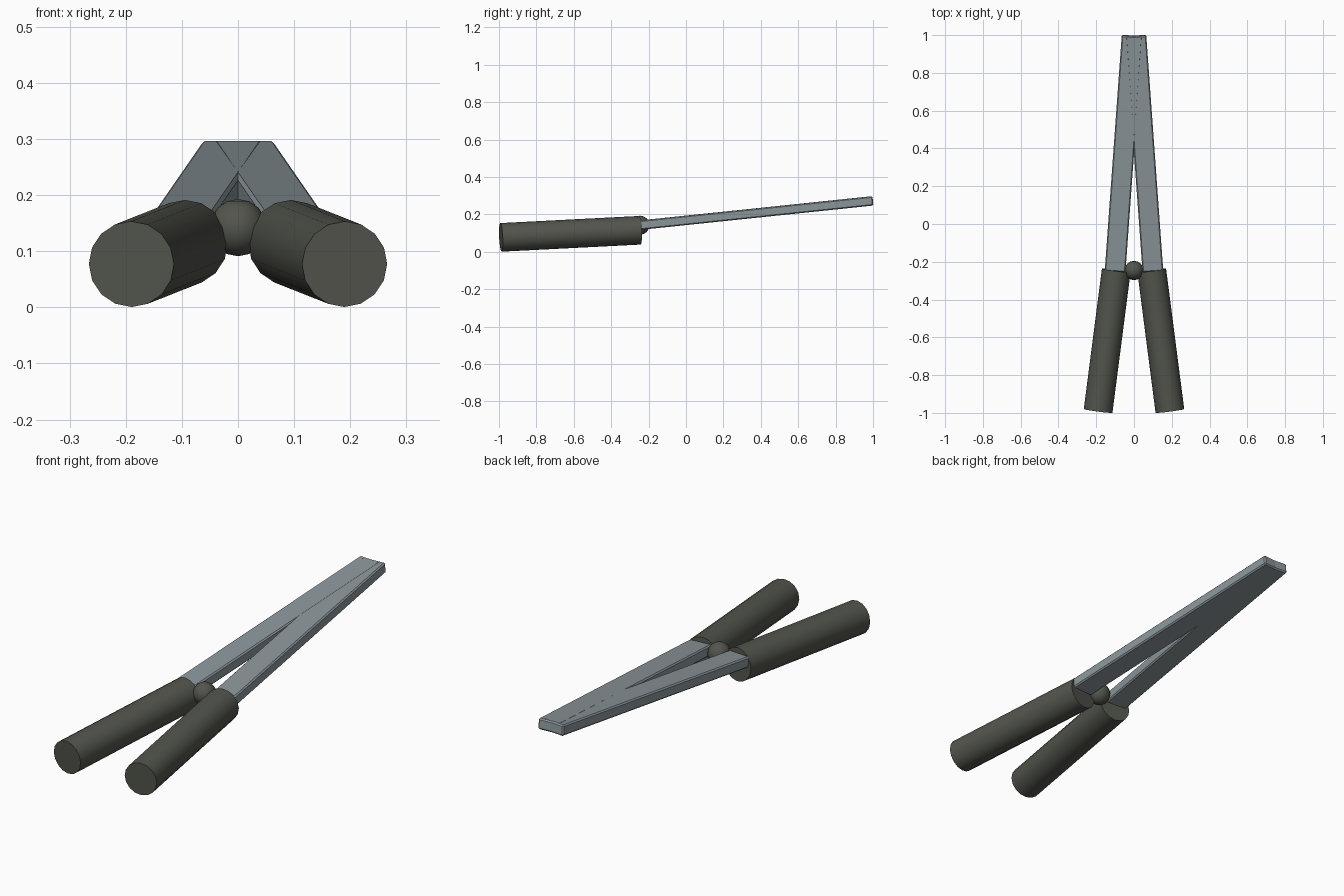
import bpy, bmesh, math
from mathutils import Vector, Matrix

if "Cube" in bpy.data.objects:
    bpy.data.objects.remove(bpy.data.objects["Cube"])


def material(name, rgb):
    m = bpy.data.materials.new(name)
    m.diffuse_color = (*rgb, 1)
    m.use_nodes = True
    m.node_tree.nodes["Principled BSDF"].inputs["Base Color"].default_value = m.diffuse_color
    return m


STEEL = material("blade steel", (0.26, 0.305, 0.325))
GRIP = material("dark olive grip", (0.085, 0.09, 0.073))


def finish(name, bm, mat, smooth):
    mesh = bpy.data.meshes.new(name)
    bmesh.ops.recalc_face_normals(bm, faces=bm.faces)
    bm.to_mesh(mesh)
    bm.free()
    mesh.materials.append(mat)
    ob = bpy.data.objects.new(name, mesh)
    bpy.context.collection.objects.link(ob)
    if smooth:
        bpy.ops.object.select_all(action='DESELECT')
        ob.select_set(True)
        bpy.context.view_layer.objects.active = ob
        bpy.ops.object.shade_smooth_by_angle(angle=math.radians(40))
    return ob


def between(a, b, axis, up):
    """Transform whose chosen local axis runs from a to b, plus the length."""
    d = b - a
    rot = d.to_track_quat(axis, up).to_matrix().to_4x4()
    return Matrix.Translation((a + b) / 2) @ rot, d.length


for side, s in (("right", 1), ("left", -1)):
    # round grip, splayed outward and down toward the front
    mat, length = between(Vector((s * 0.19, -0.9895, 0.077)),
                          Vector((s * 0.094, -0.246, 0.115)), 'Z', 'Y')
    bm = bmesh.new()
    bmesh.ops.create_cone(bm, cap_ends=True, segments=16, radius1=0.0765,
                          radius2=0.0765, depth=length, matrix=mat)
    finish(side + "_handle", bm, GRIP, True)

    # flat bevelled blade, crossing its twin toward the tip
    mat, length = between(Vector((s * 0.10, -0.25, 0.142)),
                          Vector((s * 0.01, 0.996, 0.272)), 'Y', 'Z')
    bm = bmesh.new()
    bmesh.ops.create_cube(bm, size=1,
                          matrix=Matrix.Diagonal((0.11, length, 0.05, 1)))
    bmesh.ops.bevel(bm, geom=bm.edges[:], offset=0.006, segments=1,
                    affect='EDGES', profile=0.5)
    bm.transform(mat)
    finish(side + "_blade", bm, STEEL, False)

# pivot ball between the handles
bm = bmesh.new()
bmesh.ops.create_uvsphere(bm, u_segments=16, v_segments=8, radius=0.051,
                          matrix=Matrix.Translation((0, -0.246, 0.142)))
finish("pivot_ball", bm, GRIP, True)
